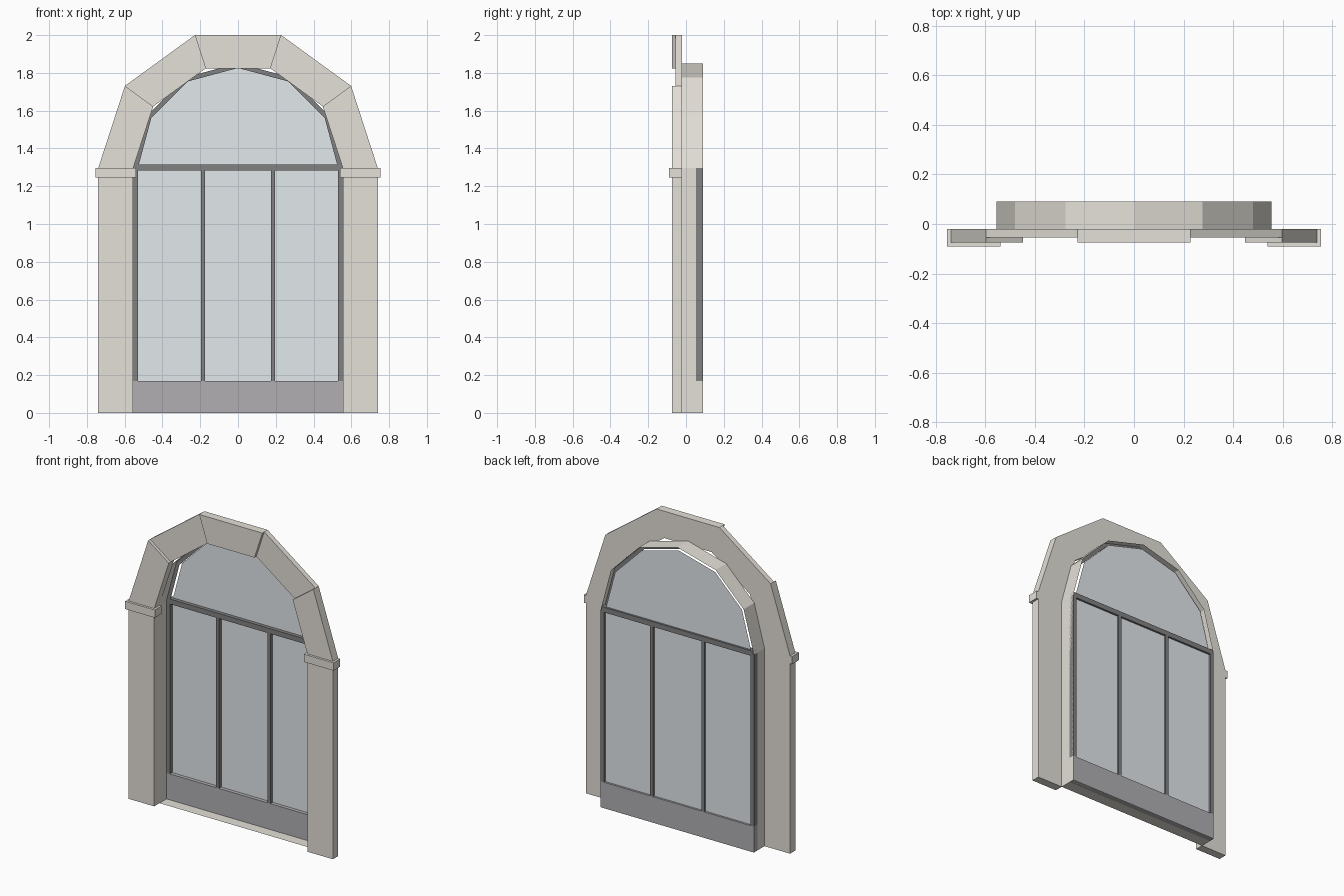
import bpy, bmesh, math

if "Cube" in bpy.data.objects:
    bpy.data.objects.remove(bpy.data.objects["Cube"])

SPRING = 1.296            # height where the arch starts
HALF, OUTER = 0.555, 0.74  # half opening, half outer width


def material(name, color):
    m = bpy.data.materials.new(name)
    m.diffuse_color = (*color, 1)
    m.use_nodes = True
    m.node_tree.nodes["Principled BSDF"].inputs["Base Color"].default_value = m.diffuse_color
    return m


stone = material("stone", (0.78, 0.75, 0.69))
metal = material("dark_metal", (0.22, 0.22, 0.22))
kick = material("kick_grey", (0.44, 0.43, 0.45))
glass = material("glass", (0.76, 0.81, 0.84))


def arc(r, n):
    """Points (x, z) along a half circle from right to left."""
    return [(r * math.cos(math.pi * i / n), SPRING + r * math.sin(math.pi * i / n))
            for i in range(n + 1)]


def build(name, outlines, y0, y1, mat, caps=True):
    """Extrude each xz outline from y0 to y1; y0 == y1 gives a flat sheet."""
    bm = bmesh.new()
    for pts in outlines:
        front = [bm.verts.new((x, y0, z)) for x, z in pts]
        if y0 == y1:
            bm.faces.new(front)
            continue
        back = [bm.verts.new((x, y1, z)) for x, z in pts]
        if caps:
            bm.faces.new(front)
            bm.faces.new(back[::-1])
        for i in range(len(pts)):
            j = (i + 1) % len(pts)
            bm.faces.new((front[i], back[i], back[j], front[j]))
    bmesh.ops.remove_doubles(bm, verts=bm.verts, dist=1e-5)
    bmesh.ops.recalc_face_normals(bm, faces=bm.faces)
    me = bpy.data.meshes.new(name)
    bm.to_mesh(me)
    bm.free()
    me.materials.append(mat)
    ob = bpy.data.objects.new(name, me)
    bpy.context.collection.objects.link(ob)
    return ob


def rect(x0, x1, z0, z1):
    return [(x0, z0), (x1, z0), (x1, z1), (x0, z1)]


# Pilasters, capitals and window posts on both sides
for s, side in ((-1, "left"), (1, "right")):
    build(f"pilaster_{side}", [rect(s * HALF, s * OUTER, 0, 1.245)], -0.075, -0.02, stone)
    build(f"capital_{side}", [rect(s * 0.54, s * 0.755, 1.245, SPRING)], -0.09, -0.02, stone)
    build(f"post_{side}", [rect(s * 0.53, s * HALF, 0.17, SPRING)], 0.053, 0.09, metal)
    build(f"mullion_{side}", [rect(s * 0.175, s * 0.197, 0.17, 1.285)], 0.053, 0.09, metal)

# Arch stones, alternating in projection
inner, outer = arc(HALF, 5), arc(OUTER, 5)
for i in range(5):
    quad = [inner[i], outer[i], outer[i + 1], inner[i + 1]]
    build(f"arch_stone_{i + 1}", [quad], -0.055 if i % 2 else -0.075, -0.02, stone)

# Open reveal lining the whole opening, floor included
build("reveal", [[(-HALF, 0), (HALF, 0)] + arc(HALF, 6)], -0.02, 0.09, stone, caps=False)

# Flat arched trim
a, b = arc(0.53, 6), arc(HALF, 6)
build("arch_trim", [[a[i], b[i], b[i + 1], a[i + 1]] for i in range(6)], 0.05, 0.05, metal)

# Transom, kick panel and glass
build("transom", [rect(-0.55, 0.55, 1.283, 1.316)], 0.053, 0.09, metal)
build("kick_panel", [rect(-HALF, HALF, 0, 0.17)], 0.053, 0.09, kick)
build("glass_pane", [[(-0.53, 0.17), (0.53, 0.17)] + a], 0.077, 0.077, glass)
